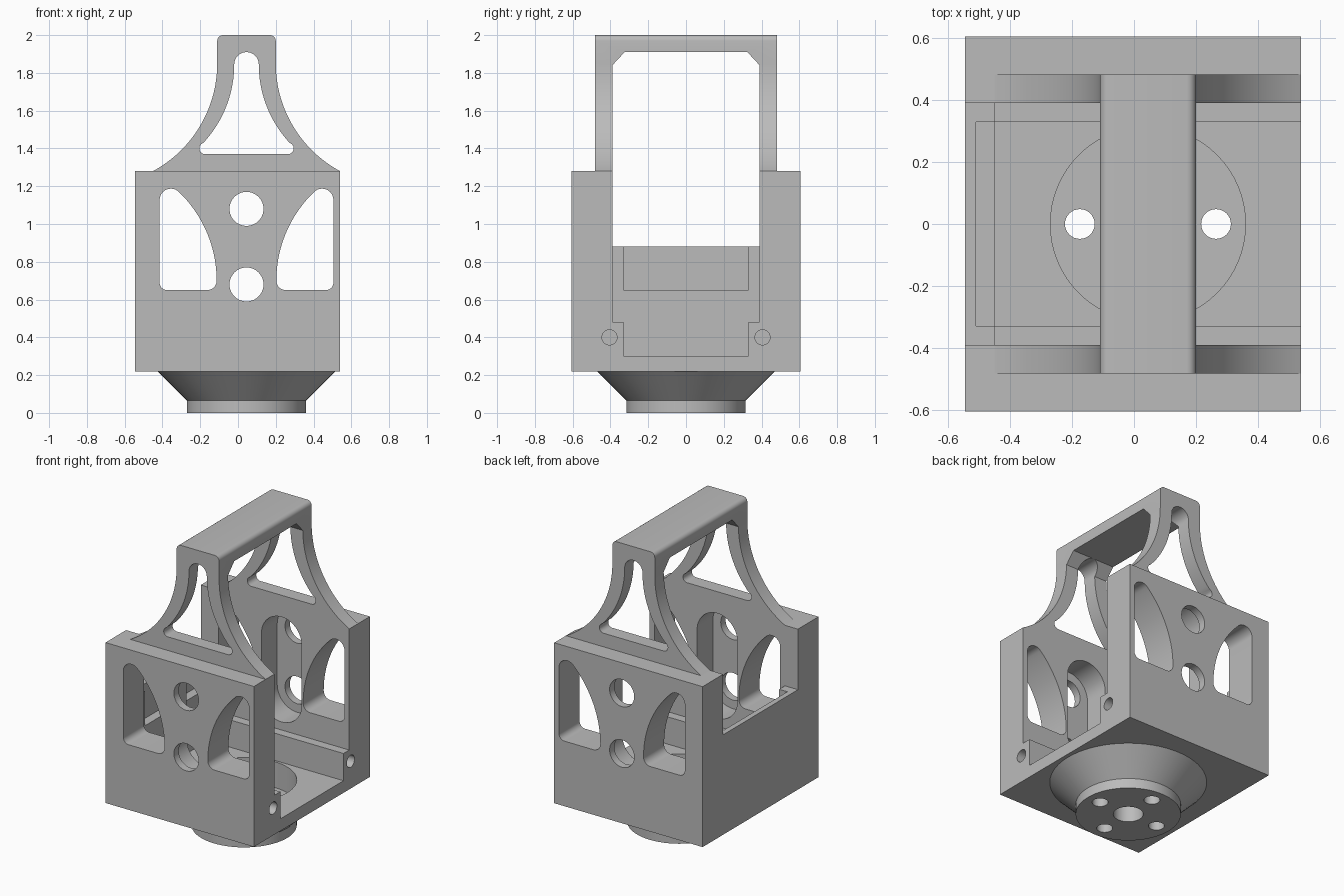
import bpy, bmesh, math
from math import radians, degrees, sin, cos, atan2, sqrt, pi

if "Cube" in bpy.data.objects:
    bpy.data.objects.remove(bpy.data.objects["Cube"])

AXIS = 0.045  # x of the mirror axis shared by handle, windows and flange

grey = bpy.data.materials.new("light_grey")
grey.use_nodes = True
grey.diffuse_color = (0.5, 0.5, 0.5, 1)
grey.node_tree.nodes["Principled BSDF"].inputs["Base Color"].default_value = (0.5, 0.5, 0.5, 1)


def finish(name, bm):
    bmesh.ops.recalc_face_normals(bm, faces=bm.faces)
    mesh = bpy.data.meshes.new(name)
    bm.to_mesh(mesh)
    bm.free()
    mesh.materials.append(grey)
    ob = bpy.data.objects.new(name, mesh)
    bpy.context.scene.collection.objects.link(ob)
    return ob


def box(name, x0, x1, y0, y1, z0, z1):
    return prism(name, [(x0, z0), (x1, z0), (x1, z1), (x0, z1)], y0, y1)


def prism(name, outline, lo, hi, axis="y"):
    """Extrude a 2D outline along y (outline in x, z) or x (outline in y, z)."""
    place = (lambda a, b, t: (a, t, b)) if axis == "y" else (lambda a, b, t: (t, a, b))
    bm = bmesh.new()
    face = bm.faces.new([bm.verts.new(place(a, b, lo)) for a, b in outline])
    new = bmesh.ops.extrude_face_region(bm, geom=[face])["geom"]
    bmesh.ops.translate(bm, vec=place(0, 0, hi - lo),
                        verts=[g for g in new if isinstance(g, bmesh.types.BMVert)])
    return finish(name, bm)


def arc(ca, cb, r, start, end, steps=14):
    return [(ca + r * cos(radians(start + (end - start) * i / steps)),
             cb + r * sin(radians(start + (end - start) * i / steps))) for i in range(steps + 1)]


def circle(ca, cb, r):
    return arc(ca, cb, r, 0, 360, 40)[:-1]


def mirrored(points):
    return [(2 * AXIS - x, z) for x, z in reversed(points)]


def cut(ob, cutters):
    for c in cutters:
        m = ob.modifiers.new("cut", "BOOLEAN")
        m.operation, m.solver, m.object = "DIFFERENCE", "EXACT", c
    bpy.context.view_layer.update()
    result = bpy.data.meshes.new_from_object(
        ob.evaluated_get(bpy.context.evaluated_depsgraph_get()))
    ob.modifiers.clear()
    ob.data = result
    for c in cutters:
        bpy.data.objects.remove(c)


def smooth(ob):
    bpy.ops.object.select_all(action="DESELECT")
    ob.select_set(True)
    bpy.context.view_layer.objects.active = ob
    bpy.ops.object.shade_smooth_by_angle(angle=radians(30))


# Housing: block hollowed out and open towards +x
housing = box("housing", -0.545, 0.54, -0.605, 0.605, 0.22, 1.28)
cavity = [(-0.33, 0.30), (0.33, 0.30), (0.33, 0.48), (0.39, 0.48),
          (0.39, 1.5), (-0.39, 1.5), (-0.39, 0.48), (-0.33, 0.48)]
cutters = [
    prism("cavity", cavity, -0.45, 0.8, "x"),
    box("wall_opening", -0.8, 0.7, -0.39, 0.39, 0.88, 1.6),
    box("wall_recess", -0.51, -0.3, -0.33, 0.33, 0.65, 1.0),
]

# Curved side windows, rounded where the big arc meets the straight edges
big, fillet, tip = 0.652, 0.05, 0.06
bx, bz = -0.113 - big, 0.70
tx = -0.415 + tip
tz = bz + sqrt((big - tip) ** 2 - (tx - bx) ** 2)
meet = degrees(atan2(tz - bz, tx - bx))
window = (arc(-0.375, 0.69, 0.04, 180, 270) + arc(bx + big - fillet, bz, fillet, -90, 0)
          + arc(bx, bz, big, 0, meet, 24)[1:] + arc(tx, tz, tip, meet, 180)[1:])
for shape in (window, mirrored(window)):
    cutters.append(prism("window_cutter", shape, -1, 1))

# Round holes with a long slot sunk around them from the inside
for z in (0.68, 1.08):
    cutters.append(prism("hole_cutter", circle(AXIS, z, 0.09), -1, 1))
slot = arc(AXIS, 1.08, 0.147, 0, 180, 24) + arc(AXIS, 0.68, 0.147, 180, 360, 24)
cutters.append(prism("slot_cutter", slot, -0.555, 0.555))

# Blind screw holes in the open side, and the round hole in the floor
for y in (-0.405, 0.405):
    cutters.append(prism("screw_cutter", circle(y, 0.40, 0.04), 0.2, 0.8, "x"))


def upright(name, x, y, r, z0, z1, n=64):
    bm = bmesh.new()
    bmesh.ops.create_cone(bm, cap_ends=True, segments=n, radius1=r, radius2=r, depth=z1 - z0)
    bmesh.ops.translate(bm, verts=bm.verts, vec=(x, y, (z0 + z1) / 2))
    return finish(name, bm)


cutters.append(upright("floor_cutter", AXIS, 0, 0.315, 0.1, 0.4))
cut(housing, cutters)
smooth(housing)

# Handle: flared arch, hollowed lengthwise and pierced front to back
flare, hx = 0.648, -0.11
ang = degrees(atan2(1.28 - 1.85, flare - 0.34))
side = arc(hx - flare, 1.85, flare, ang, 0, 24) + arc(hx + 0.03, 1.97, 0.03, 180, 90, 6)
handle = prism("handle", side + mirrored(side), -0.483, 0.483)
opening = [(-0.39, 1.1), (0.39, 1.1), (0.39, 1.84), (0.325, 1.91), (-0.325, 1.91), (-0.39, 1.84)]
inner = 0.61
ix, iz = -0.02 - inner, 1.845
turn = degrees(atan2(1.40 - iz, -0.175 - ix))
half = (arc(-0.175, 1.40, 0.03, -90, turn - 180) + arc(ix, iz, inner, turn, 0, 24)[1:]
        + arc(AXIS, iz, 0.065, 180, 90)[1:])
cut(handle, [prism("opening_cutter", opening, -1, 1, "x"),
             prism("arch_cutter", half + mirrored(half)[1:], -1, 1)])
smooth(handle)

# Mounting flange: turned ring profile with a recess and bolt holes
profile = [(0.09, 0), (0.315, 0), (0.315, 0.065), (0.47, 0.22), (0.315, 0.22), (0.315, 0.13), (0.09, 0.13)]
bm = bmesh.new()
rings = [[bm.verts.new((AXIS + r * cos(2 * pi * i / 64), r * sin(2 * pi * i / 64), z))
          for i in range(64)] for r, z in profile]
for a, b in zip(rings, rings[1:] + rings[:1]):
    for i in range(64):
        j = (i + 1) % 64
        bm.faces.new((a[i], a[j], b[j], b[i]))
flange = finish("mounting_flange", bm)
cut(flange, [upright("bolt_cutter", AXIS + 0.22 * cos(k * pi / 2), 0.22 * sin(k * pi / 2),
                     0.048, -0.1, 0.2, 32) for k in range(4)])
smooth(flange)
